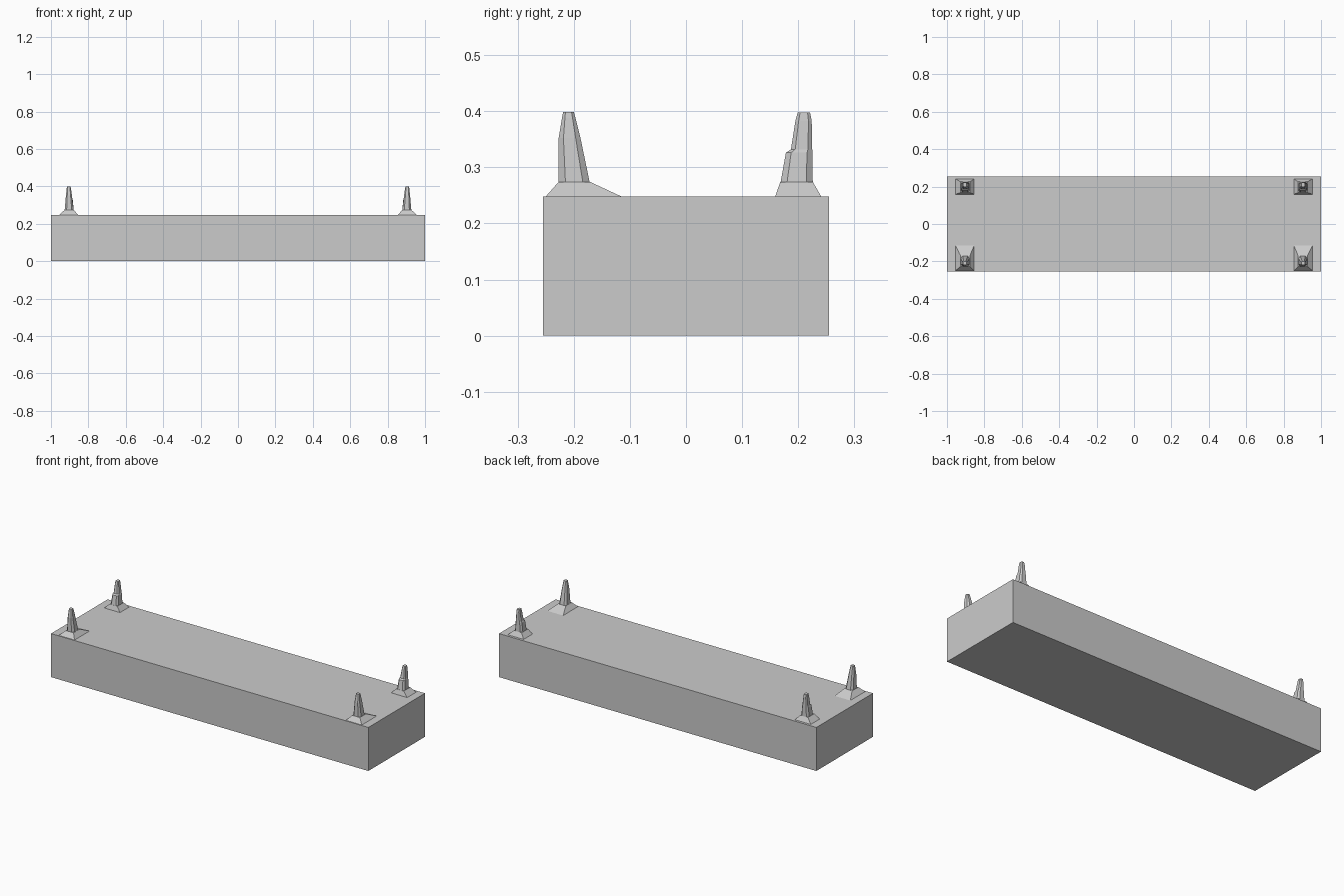
import bpy, bmesh

if "Cube" in bpy.data.objects:
    bpy.data.objects.remove(bpy.data.objects["Cube"])

TOP = 0.248


def make_object(name, bm, mirror=False):
    bmesh.ops.recalc_face_normals(bm, faces=bm.faces[:])
    mesh = bpy.data.meshes.new(name)
    bm.to_mesh(mesh)
    bm.free()
    obj = bpy.data.objects.new(name, mesh)
    bpy.context.collection.objects.link(obj)
    if mirror:
        obj.modifiers.new("left_right", 'MIRROR')
    return obj


def ring(x0, x1, y0, y1, chamfer):
    """Rectangle outline, with cut corners when chamfer > 0."""
    if chamfer == 0:
        return [(x0, y0), (x1, y0), (x1, y1), (x0, y1)]
    cx, cy = (x1 - x0) * chamfer, (y1 - y0) * chamfer
    return [(x0 + cx, y0), (x1 - cx, y0), (x1, y0 + cy), (x1, y1 - cy),
            (x1 - cx, y1), (x0 + cx, y1), (x0, y1 - cy), (x0, y0 + cy)]


def loft(name, sections, chamfer=0, mirror=False):
    """Skin through (z, x0, x1, y0, y1) sections and cap both ends."""
    bm = bmesh.new()
    rings = [[bm.verts.new((x, y, z)) for x, y in ring(*r, chamfer)]
             for z, *r in sections]
    for a, b in zip(rings, rings[1:]):
        n = len(a)
        for i in range(n):
            j = (i + 1) % n
            bm.faces.new((a[i], a[j], b[j], b[i]))
    bm.faces.new(rings[0][::-1])
    bm.faces.new(rings[-1])
    return make_object(name, bm, mirror)


# Main slab
loft("body", [(0, -1, 1, -0.255, 0.255), (TOP, -1, 1, -0.255, 0.255)])

# Front pair: flared foot with a long inner slope, and a tapered post
loft("front_post_base", [(TOP - 0.004, 0.855, 0.955, -0.25, -0.112),
                         (TOP, 0.855, 0.955, -0.25, -0.115),
                         (0.274, 0.878, 0.927, -0.227, -0.171)], mirror=True)
loft("front_post", [(0.270, 0.878, 0.927, -0.227, -0.171),
                    (0.352, 0.888, 0.920, -0.227, -0.188),
                    (0.388, 0.893, 0.916, -0.221, -0.197),
                    (0.399, 0.895, 0.914, -0.219, -0.200)],
     chamfer=0.22, mirror=True)

# Rear pair: compact flared foot, and a post stepping in on its inner side
loft("rear_post_base", [(TOP - 0.004, 0.855, 0.955, 0.158, 0.242),
                        (TOP, 0.855, 0.955, 0.159, 0.241),
                        (0.274, 0.878, 0.927, 0.168, 0.226)], mirror=True)
loft("rear_post", [(0.270, 0.878, 0.927, 0.168, 0.226),
                   (0.326, 0.883, 0.922, 0.178, 0.225),
                   (0.332, 0.886, 0.920, 0.187, 0.225),
                   (0.383, 0.893, 0.916, 0.195, 0.224),
                   (0.398, 0.895, 0.914, 0.199, 0.221)],
     chamfer=0.2, mirror=True)
